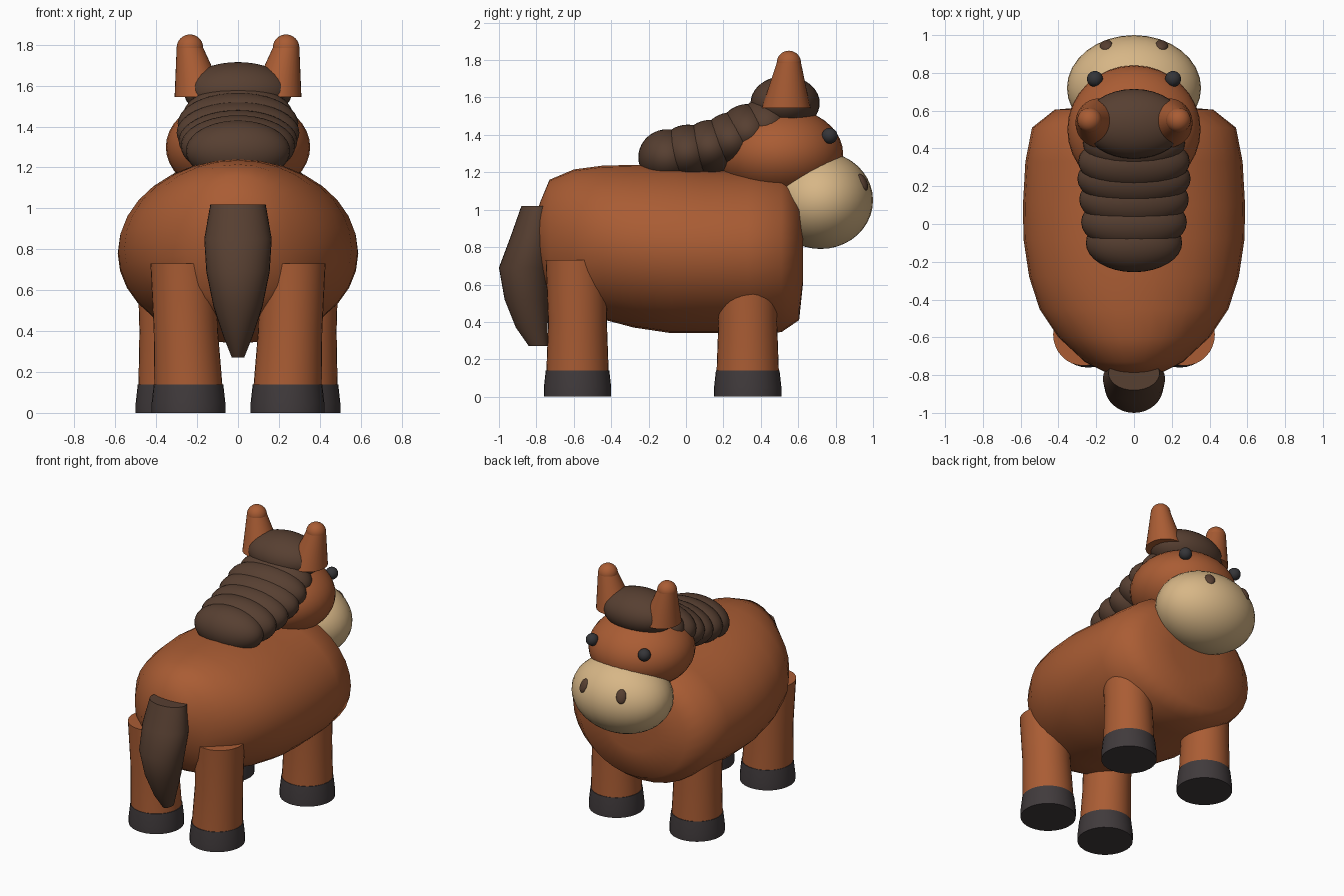
import bpy, bmesh, math
from mathutils import Vector

if "Cube" in bpy.data.objects:
    bpy.data.objects.remove(bpy.data.objects["Cube"], do_unlink=True)


def material(name, r, g, b):
    m = bpy.data.materials.new(name)
    m.use_nodes = True
    m.diffuse_color = (r, g, b, 1)
    m.node_tree.nodes["Principled BSDF"].inputs["Base Color"].default_value = (r, g, b, 1)
    return m


COAT = material("chestnut coat", 0.40, 0.108, 0.034)
HAIR = material("dark brown hair", 0.095, 0.050, 0.031)
CREAM = material("cream muzzle", 0.68, 0.47, 0.24)
HOOF = material("charcoal hoof", 0.052, 0.043, 0.045)
EYE = material("black eye", 0.035, 0.035, 0.039)


def finish(obj, mat, angle):
    obj.data.materials.append(mat)
    bpy.ops.object.select_all(action="DESELECT")
    obj.select_set(True)
    bpy.context.view_layer.objects.active = obj
    bpy.ops.object.shade_smooth_by_angle(angle=math.radians(angle))
    return obj


def loft(name, mat, stations, along, angle=50, sides=32):
    """Skin elliptical rings: each station is (centre, x radius, other radius)."""
    bm = bmesh.new()
    rings = []
    for centre, ru, rv in stations:
        ring = []
        for i in range(sides):
            a = 2 * math.pi * i / sides
            u, v = ru * math.cos(a), rv * math.sin(a)
            offset = (u, 0, v) if along == "y" else (u, v, 0)
            ring.append(bm.verts.new(Vector(centre) + Vector(offset)))
        rings.append(ring)
    for low, high in zip(rings, rings[1:]):
        for i in range(sides):
            j = (i + 1) % sides
            bm.faces.new((low[i], low[j], high[j], high[i]))
    bm.faces.new(rings[0])
    bm.faces.new(rings[-1])
    bmesh.ops.recalc_face_normals(bm, faces=bm.faces)
    mesh = bpy.data.meshes.new(name)
    bm.to_mesh(mesh)
    bm.free()
    obj = bpy.data.objects.new(name, mesh)
    bpy.context.collection.objects.link(obj)
    return finish(obj, mat, angle)


def ball(name, mat, centre, radii, rotation=(0, 0, 0)):
    bpy.ops.mesh.primitive_uv_sphere_add(segments=32, ring_count=20, location=centre, rotation=rotation)
    obj = bpy.context.object
    obj.name = name
    obj.scale = radii
    return finish(obj, mat, 180)


# Body: y, centre height, half width, half height
trunk = [(-0.82, 0.87, 0.03, 0.03), (-0.78, 0.87, 0.16, 0.17), (-0.73, 0.84, 0.26, 0.32),
         (-0.6, 0.83, 0.40, 0.385), (-0.45, 0.825, 0.50, 0.41), (-0.28, 0.805, 0.555, 0.435),
         (-0.08, 0.79, 0.585, 0.45), (0.1, 0.78, 0.588, 0.44), (0.33, 0.775, 0.575, 0.435),
         (0.51, 0.775, 0.54, 0.43), (0.605, 0.765, 0.42, 0.355), (0.625, 0.77, 0.2, 0.17)]
loft("body", COAT, [((0, y, z), rx, rz) for y, z, rx, rz in trunk], "y", angle=180)

# Head, muzzle
ball("head", COAT, (0, 0.5, 1.3), (0.353, 0.34, 0.25))
ball("muzzle", CREAM, (0, 0.72, 1.05), (0.355, 0.28, 0.26))

# Mane: overlapping tufts climbing the neck, then the forelock
tufts = [(-0.10, 1.28, 0.255), (0.01, 1.305, 0.28), (0.13, 1.33, 0.29),
         (0.24, 1.37, 0.30), (0.33, 1.415, 0.295), (0.43, 1.45, 0.27)]
for number, (y, z, width) in enumerate(tufts, 1):
    ball(f"mane_tuft_{number}", HAIR, (0, y, z), (width, 0.155, 0.15))
ball("forelock", HAIR, (0, 0.53, 1.57), (0.265, 0.185, 0.145))

# Tail: height, back edge, front edge, half width
hair = [(1.02, -0.88, -0.70, 0.135), (0.85, -0.94, -0.70, 0.165), (0.69, -1.0, -0.72, 0.155),
        (0.52, -0.97, -0.735, 0.12), (0.37, -0.91, -0.74, 0.07), (0.27, -0.84, -0.74, 0.03)]
loft("tail", HAIR, [((0, (b + f) / 2, z), w, (f - b) / 2) for z, b, f, w in hair], "z")

# Mirrored parts
for side, s in (("left", 1), ("right", -1)):
    for place, x, y, top_x, top in (("front", 0.32, 0.33, 0.33, 0.68), ("back", 0.242, -0.58, 0.268, 0.73)):
        loft(f"{place}_{side}_leg", COAT, [((s * x, y, 0.12), 0.167, 0.167),
             ((s * (x + top_x) / 2, y, 0.4), 0.157, 0.157),
             ((s * top_x, y - 0.005, top), 0.16, 0.165)], "z")
        loft(f"{place}_{side}_hoof", HOOF, [((s * x, y, 0), 0.18, 0.18), ((s * x, y, 0.05), 0.18, 0.18),
             ((s * x, y, 0.14), 0.17, 0.17)], "z")

    # Tapered ear with a round tip
    loft(f"{side}_ear", COAT, [((s * 0.185, 0.535, 1.545), 0.125, 0.13),
         ((s * 0.235, 0.55, 1.785), 0.065, 0.065)], "z")
    ball(f"{side}_ear_tip", COAT, (s * 0.235, 0.55, 1.785), (0.065, 0.065, 0.065))

    ball(f"{side}_eye", EYE, (s * 0.207, 0.768, 1.395), (0.042, 0.042, 0.042))
    ball(f"{side}_nostril", HAIR, (s * 0.148, 0.945, 1.147), (0.034, 0.02, 0.048),
         (math.radians(25), 0, math.radians(-s * 25)))
